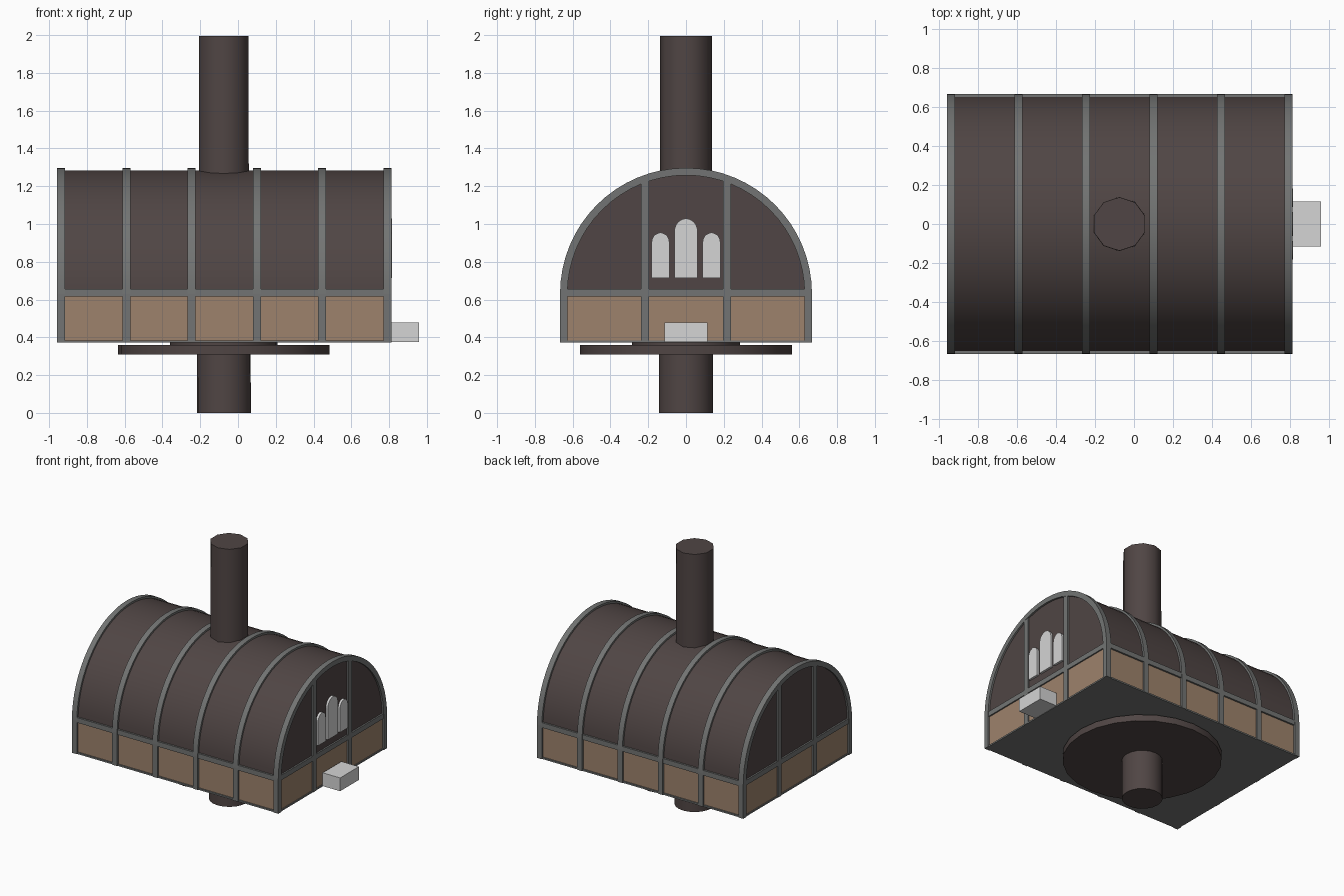
import bpy, bmesh, math
from math import sin, cos, pi

if "Cube" in bpy.data.objects:
    bpy.data.objects.remove(bpy.data.objects["Cube"])


def material(name, rgb):
    m = bpy.data.materials.new(name)
    m.diffuse_color = (*rgb, 1)
    m.use_nodes = True
    m.node_tree.nodes["Principled BSDF"].inputs["Base Color"].default_value = m.diffuse_color
    return m


DARK = material("dark brown", (0.080, 0.060, 0.058))
TAN = material("tan panel", (0.34, 0.225, 0.150))
GREY = material("frame grey", (0.17, 0.175, 0.172))
LIGHT = material("light grey", (0.66, 0.66, 0.66))

X0, X1 = -0.958, 0.812      # ends of the hall
HALF, BASE, SPRING = 0.667, 0.372, 0.63
BAR = 0.042                 # thickness of the frame bars


def finish(bm, name, mat, smooth=None):
    bmesh.ops.recalc_face_normals(bm, faces=bm.faces)
    me = bpy.data.meshes.new(name)
    bm.to_mesh(me)
    bm.free()
    me.materials.append(mat)
    ob = bpy.data.objects.new(name, me)
    bpy.context.collection.objects.link(ob)
    if smooth:
        bpy.ops.object.select_all(action='DESELECT')
        ob.select_set(True)
        bpy.context.view_layer.objects.active = ob
        bpy.ops.object.shade_smooth_by_angle(angle=math.radians(smooth))
    return ob


def prism(name, outline, x0, x1, mat, smooth=None):
    """Extrude a (y, z) outline along x."""
    bm = bmesh.new()
    face = bm.faces.new([bm.verts.new((x0, y, z)) for y, z in outline])
    ext = bmesh.ops.extrude_face_region(bm, geom=[face])["geom"]
    verts = [g for g in ext if isinstance(g, bmesh.types.BMVert)]
    bmesh.ops.translate(bm, vec=(x1 - x0, 0, 0), verts=verts)
    return finish(bm, name, mat, smooth)


def box(name, x0, x1, y0, y1, z0, z1, mat):
    return prism(name, [(y0, z0), (y1, z0), (y1, z1), (y0, z1)], x0, x1, mat)


def column(name, r0, r1, z0, z1, sides, mat, smooth=40):
    """Upright cylinder on the mast axis, with a corner facing y."""
    bm = bmesh.new()
    rings = []
    for r, z in ((r0, z0), (r1, z1)):
        rings.append([bm.verts.new((-0.075 + r * sin(2 * pi * i / sides),
                                    r * cos(2 * pi * i / sides), z)) for i in range(sides)])
    for i in range(sides):
        j = (i + 1) % sides
        bm.faces.new((rings[0][i], rings[0][j], rings[1][j], rings[1][i]))
    bm.faces.new(rings[0])
    bm.faces.new(rings[1])
    return finish(bm, name, mat, smooth)


def arc(r, n=32):
    return [(r * cos(pi * i / n), SPRING + r * sin(pi * i / n)) for i in range(n + 1)]


# Floor, lower walls and barrel roof
box("floor", X0 + 0.005, X1 - 0.005, -0.662, 0.662, BASE, BASE + 0.012, GREY)
box("lower_walls", X0 + 0.012, X1 - 0.012, -0.652, 0.652, BASE + 0.002, SPRING, TAN)
prism("barrel_roof", arc(0.652), X0 + 0.014, X1 - 0.014, DARK, 30)

# Six arched ribs with a post on each side
for k in range(6):
    x = X0 + k * (X1 - X0 - BAR) / 5
    prism(f"arch_rib_{k + 1}", arc(HALF) + arc(0.628)[::-1], x, x + BAR, GREY, 30)
    for s in (-1, 1):
        a, b = sorted((s * HALF, s * (HALF - 0.039)))
        box(f"wall_post_{k + 1}_{'front' if s < 0 else 'back'}",
            x, x + BAR, a, b, BASE, SPRING, GREY)

# Horizontal beams on the long sides
for s, side in ((-1, "front"), (1, "back")):
    a, b = sorted((s * (HALF - 0.03), s * (HALF - 0.002)))
    box(f"side_beam_{side}", X0, X1, a, b, 0.616, 0.655, GREY)

# Beam and two tall posts on each end wall
for x, end in ((X0 + 0.002, "left"), (X1 - 0.032, "right")):
    box(f"end_beam_{end}", x, x + 0.03, -0.66, 0.66, 0.616, 0.655, GREY)
    for s in (-1, 1):
        box(f"end_post_{end}_{'front' if s < 0 else 'back'}", x, x + 0.03,
            s * 0.217 - 0.021, s * 0.217 + 0.021, BASE, 1.25, GREY)


# Three pointed windows on the right end
def window(name, y, w, top):
    z0, rise = 0.715, w * 1.15
    zs = top - rise
    right = [(w * cos(t) ** 0.8, zs + rise * (0.88 * sin(t) + 0.12 * (t / (pi / 2)) ** 3))
             for t in (i * pi / 12 for i in range(6))]
    pts = [(w, z0)] + right + [(0, top)] + [(-a, b) for a, b in right[::-1]] + [(-w, z0)]
    prism(name, [(y + a, b) for a, b in pts], X1 - 0.03, X1 + 0.003, LIGHT)


window("window_centre", 0, 0.062, 1.03)
window("window_front", -0.135, 0.047, 0.955)
window("window_back", 0.135, 0.047, 0.955)

# Entrance step
box("entrance_step", X1 - 0.005, 0.957, -0.115, 0.115, 0.375, 0.478, LIGHT)

# Mast through the roof, turntable and lower pole
column("upper_mast", 0.139, 0.137, 1.2, 1.995, 10, DARK)
column("lower_pole", 0.143, 0.142, 0, 0.32, 20, DARK)
column("turntable_disc", 0.56, 0.56, 0.31, 0.36, 24, DARK)
column("turntable_hub", 0.285, 0.285, 0.355, 0.374, 24, DARK)
